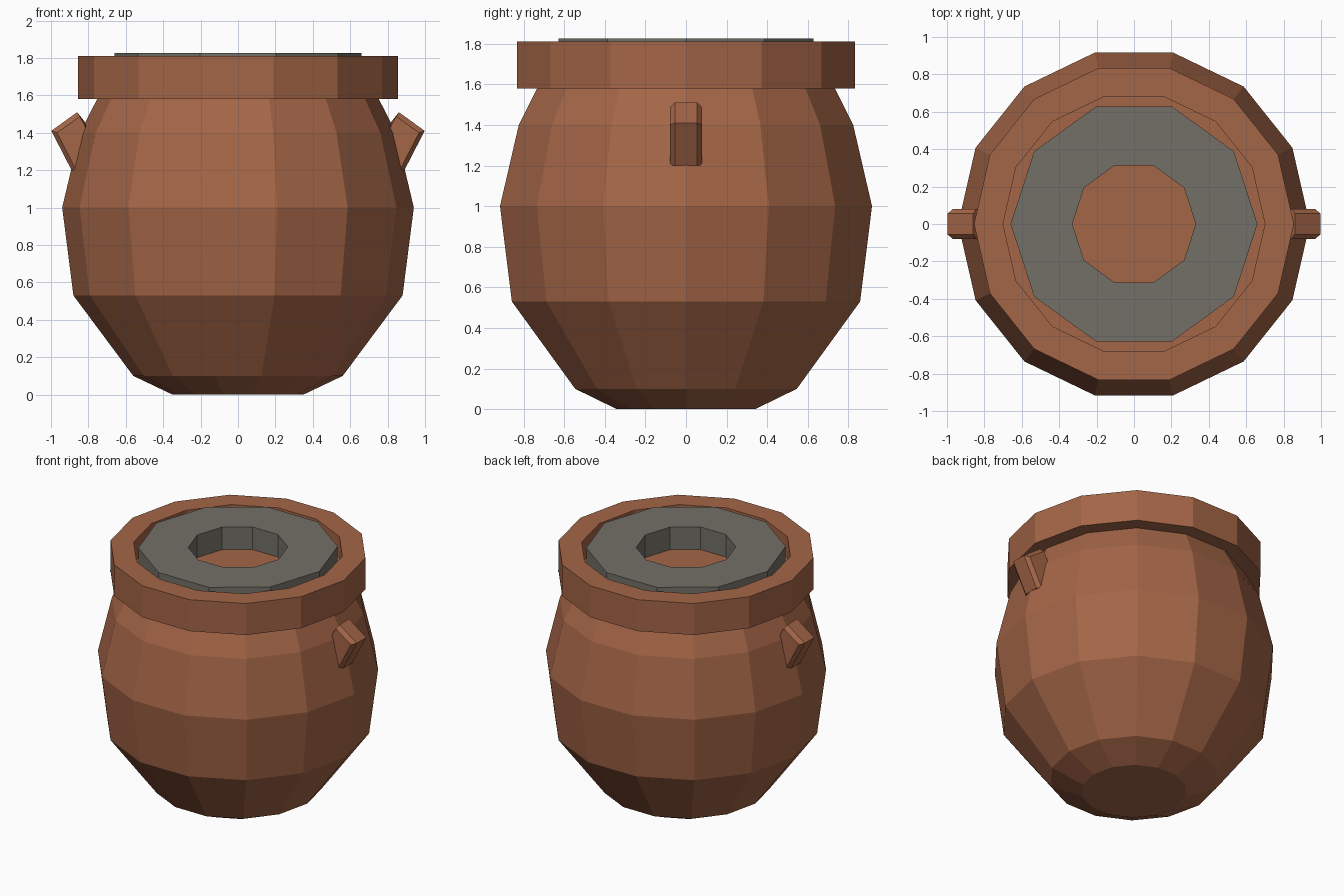
import bpy, bmesh, math

if "Cube" in bpy.data.objects:
    bpy.data.objects.remove(bpy.data.objects["Cube"])


def material(name, rgb):
    m = bpy.data.materials.new(name)
    m.diffuse_color = (*rgb, 1)
    m.use_nodes = True
    m.node_tree.nodes["Principled BSDF"].inputs["Base Color"].default_value = m.diffuse_color
    return m


clay = material("terracotta", (0.37, 0.131, 0.063))
stone = material("grey_stone", (0.171, 0.163, 0.136))


def loft(name, rings, mat, cap_start=True, cap_end=True, closed=False):
    """Join equal-length point rings with quads and optional end caps."""
    bm = bmesh.new()
    loops = [[bm.verts.new(p) for p in ring] for ring in rings]
    n = len(loops[0])
    pairs = list(zip(loops, loops[1:])) + ([(loops[-1], loops[0])] if closed else [])
    for a, b in pairs:
        for i in range(n):
            j = (i + 1) % n
            bm.faces.new((a[i], a[j], b[j], b[i]))
    if cap_start:
        bm.faces.new(loops[0][::-1])
    if cap_end:
        bm.faces.new(loops[-1])
    bmesh.ops.recalc_face_normals(bm, faces=bm.faces)
    me = bpy.data.meshes.new(name)
    bm.to_mesh(me)
    bm.free()
    me.materials.append(mat)
    ob = bpy.data.objects.new(name, me)
    bpy.context.collection.objects.link(ob)
    return ob


def lathe(name, profile, sides, mat, **kw):
    step = 2 * math.pi / sides
    rings = [[(r * math.cos(i * step), r * math.sin(i * step), z) for i in range(sides)]
             for r, z in profile]
    return loft(name, rings, mat, **kw)


# Round pot belly
lathe("pot_body", [(0.35, 0), (0.56, 0.10), (0.88, 0.53), (0.94, 1.0),
                   (0.845, 1.40), (0.753, 1.58)], 14, clay, cap_end=False)

# Overhanging rim with a recessed floor
lathe("pot_rim", [(0.74, 1.58), (0.855, 1.58), (0.855, 1.81),
                  (0.70, 1.81), (0.70, 1.66)], 14, clay, cap_start=False)

# Stone ring resting in the recess
lathe("stone_ring", [(0.66, 1.66), (0.66, 1.825), (0.33, 1.825), (0.33, 1.66)],
      10, stone, cap_start=False, cap_end=False, closed=True)

# Chamfered lugs on both sides
outer = [(0.82, 1.46), (0.86, 1.51), (0.998, 1.41), (0.89, 1.20), (0.75, 1.20)]
inner = [(0.82, 1.44), (0.845, 1.487), (0.968, 1.40), (0.865, 1.20), (0.75, 1.20)]
for side, s in (("right", 1), ("left", -1)):
    rings = [[(s * x, y, z) for x, z in outline]
             for y, outline in ((-0.08, inner), (-0.055, outer), (0.055, outer), (0.08, inner))]
    loft(f"handle_{side}", rings, clay)
